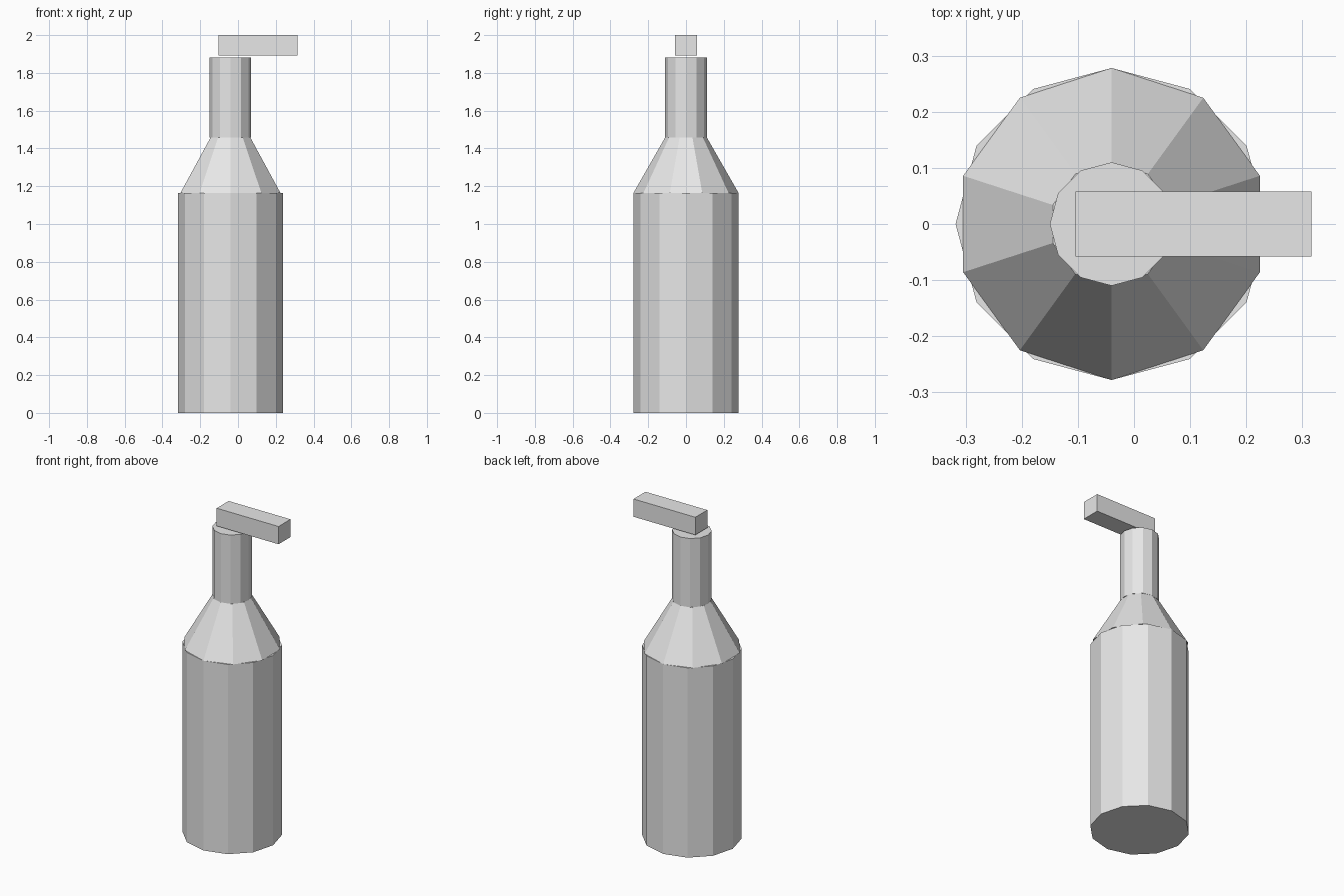
import bpy

cube = bpy.data.objects.get("Cube")
if cube:
    bpy.data.objects.remove(cube, do_unlink=True)

AXIS_X = -0.04  # the bottle axis; the nozzle overhangs towards +x

# Single plain grey
grey = bpy.data.materials.new("light_grey")
grey.use_nodes = True
colour = (0.8, 0.8, 0.8, 1)
grey.diffuse_color = colour
grey.node_tree.nodes["Principled BSDF"].inputs["Base Color"].default_value = colour


def finish(name):
    obj = bpy.context.object
    obj.name = obj.data.name = name
    obj.data.materials.append(grey)
    return obj


def tapered(name, sides, r_low, r_high, z_low, z_high):
    bpy.ops.mesh.primitive_cone_add(
        vertices=sides, radius1=r_low, radius2=r_high, depth=z_high - z_low,
        location=(AXIS_X, 0, (z_low + z_high) / 2))
    return finish(name)


# Bottle: straight body, ten-sided shoulder, straight neck
tapered("bottle_body", 12, 0.278, 0.278, 0, 1.165)
tapered("bottle_shoulder", 10, 0.278, 0.11, 1.165, 1.459)
tapered("bottle_neck", 12, 0.11, 0.11, 1.459, 1.881)

# Pump nozzle: a bar hovering just above the neck
bpy.ops.mesh.primitive_cube_add(size=1, location=(0.106, 0, 1.9455))
nozzle = finish("pump_nozzle")
nozzle.scale = (0.42, 0.116, 0.109)
bpy.ops.object.transform_apply(location=False, rotation=False, scale=True)
